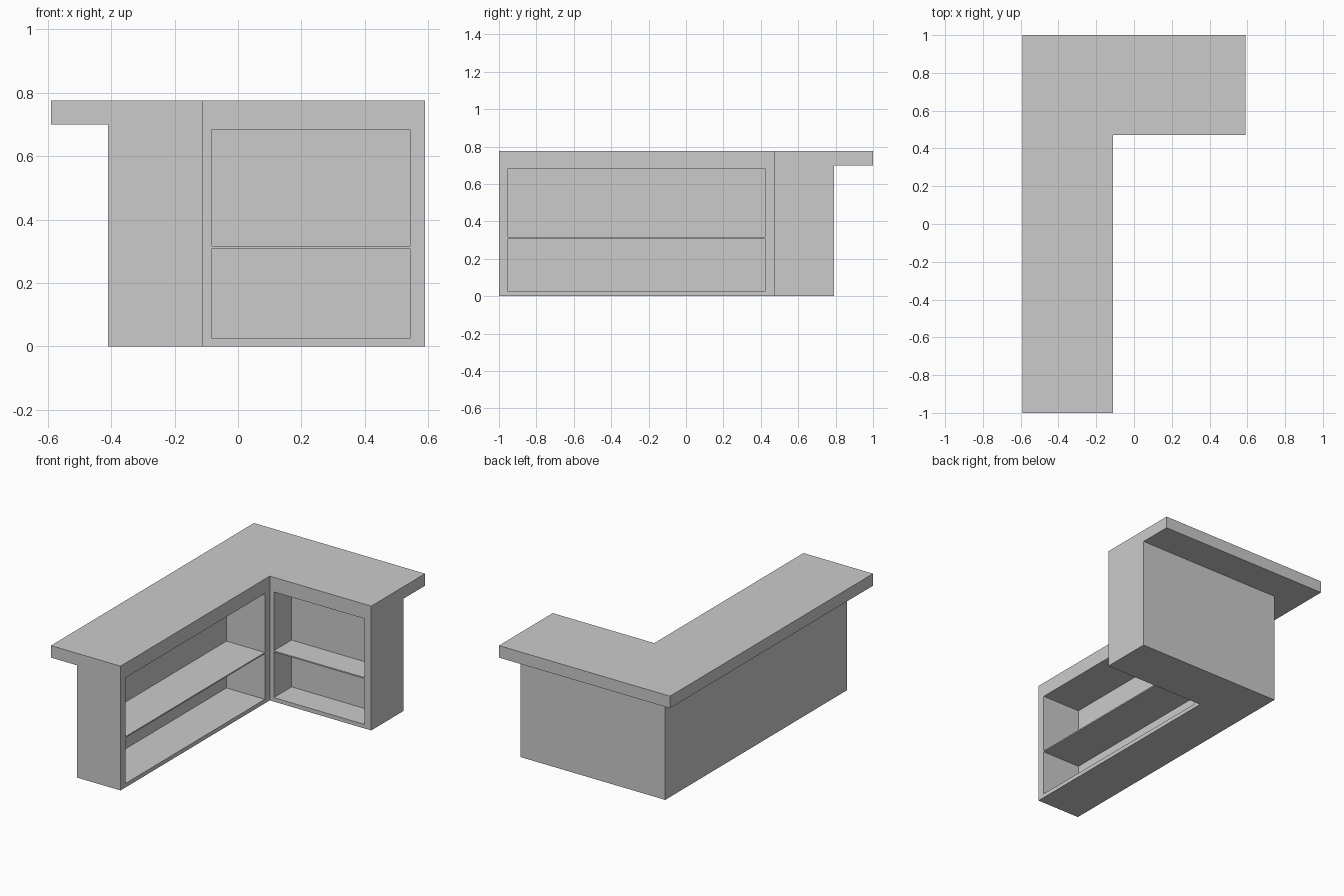
import bpy, bmesh

if "Cube" in bpy.data.objects:
    bpy.data.objects.remove(bpy.data.objects["Cube"])


def prism(name, outline, z0, z1):
    """Solid made by extruding a plan outline between two heights."""
    bm = bmesh.new()
    face = bm.faces.new([bm.verts.new((x, y, z0)) for x, y in outline])
    ext = bmesh.ops.extrude_face_region(bm, geom=[face])
    for v in ext["geom"]:
        if isinstance(v, bmesh.types.BMVert):
            v.co.z = z1
    bmesh.ops.recalc_face_normals(bm, faces=bm.faces[:])
    me = bpy.data.meshes.new(name)
    bm.to_mesh(me)
    bm.free()
    ob = bpy.data.objects.new(name, me)
    bpy.context.collection.objects.link(ob)
    return ob


def l_outline(left, back):
    """L-shaped plan sharing the inner corner and the two leg ends."""
    return [(left, -1), (-0.11, -1), (-0.11, 0.47), (0.59, 0.47), (0.59, back), (left, back)]


def rect(x0, x1, y0, y1):
    return [(x0, y0), (x1, y0), (x1, y1), (x0, y1)]


def combine(target, other, operation):
    mod = target.modifiers.new(operation, 'BOOLEAN')
    mod.operation = operation
    mod.solver = 'EXACT'
    mod.object = other
    bpy.context.view_layer.objects.active = target
    bpy.ops.object.modifier_apply(modifier=mod.name)
    bpy.data.objects.remove(other)


# L-shaped cabinet with the overhanging worktop
counter = prism("counter", l_outline(-0.41, 0.79), 0, 0.70)
combine(counter, prism("worktop", l_outline(-0.59, 1.0), 0.70, 0.775), 'UNION')

# Lower and upper shelf recesses in both legs
for z0, z1 in [(0.025, 0.309), (0.317, 0.684)]:
    combine(counter, prism("long_recess", rect(-0.375, 0.0, -0.953, 0.422), z0, z1), 'DIFFERENCE')
    combine(counter, prism("short_recess", rect(-0.082, 0.543, 0.3, 0.645), z0, z1), 'DIFFERENCE')
